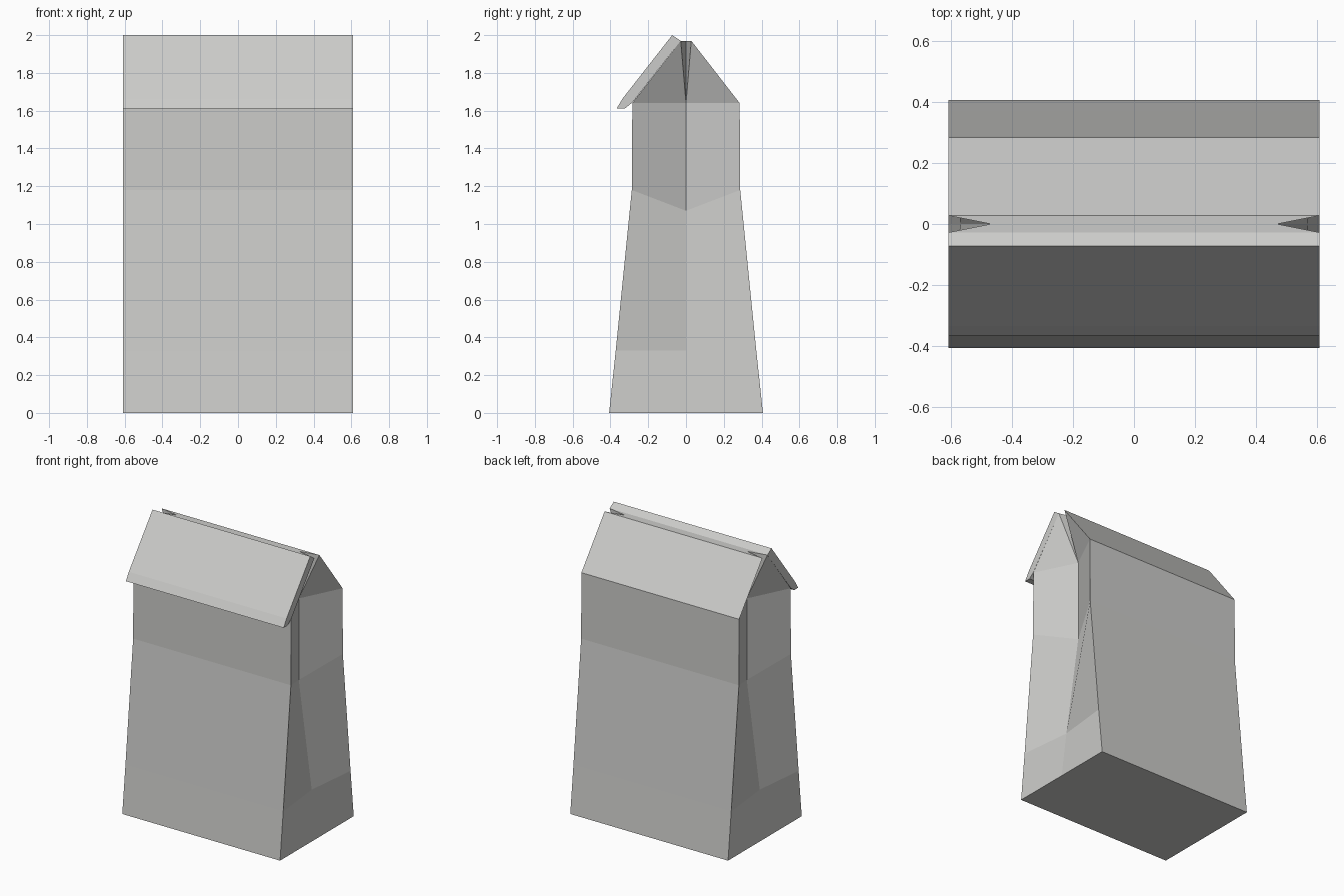
import bpy, bmesh

if "Cube" in bpy.data.objects:
    bpy.data.objects.remove(bpy.data.objects["Cube"])

paper = bpy.data.materials.new("pale grey paper")
paper.diffuse_color = (0.6, 0.6, 0.585, 1)
paper.use_nodes = True
paper.node_tree.nodes["Principled BSDF"].inputs["Base Color"].default_value = paper.diffuse_color

W = 0.61  # half width of the bag


def finish(bm, name):
    bmesh.ops.recalc_face_normals(bm, faces=bm.faces)
    mesh = bpy.data.meshes.new(name)
    bm.to_mesh(mesh)
    bm.free()
    mesh.materials.append(paper)
    obj = bpy.data.objects.new(name, mesh)
    bpy.context.collection.objects.link(obj)
    return obj


# Bag body: rings of (edge height, half depth, crease height, crease x)
levels = [
    (0.00, 0.407, 0.00, 0.61),
    (0.33, 0.372, 0.33, 0.57),
    (1.18, 0.287, 1.07, 0.47),
    (1.64, 0.284, 1.64, 0.47),
    (1.97, 0.028, 1.97, 0.47),
]
bm = bmesh.new()
rings = []
for z, d, cz, cx in levels:
    pts = [(-W, -d, z), (W, -d, z), (cx, 0, cz),
           (W, d, z), (-W, d, z), (-cx, 0, cz)]
    rings.append([bm.verts.new(p) for p in pts])

for k, (lo, up) in enumerate(zip(rings, rings[1:])):
    for i in range(6):
        j = (i + 1) % 6
        if k == 3 and i not in (0, 3):
            # top gussets fold from the lower crease to the upper corner
            c, e = (i, j) if i in (2, 5) else (j, i)
            bm.faces.new((lo[c], lo[e], up[e]))
            bm.faces.new((lo[c], up[e], up[c]))
        else:
            bm.faces.new((lo[i], lo[j], up[j], up[i]))

# Base and closed top
bm.faces.new(rings[0][::-1])
bm.faces.new(rings[-1])
finish(bm, "bag_body")

# Folded flap: (y, z) profile extruded across the full width
profile = [(-0.028, 1.97), (-0.073, 2.0), (-0.335, 1.665),
           (-0.367, 1.612), (-0.323, 1.612), (-0.284, 1.643)]
bm = bmesh.new()
left, right = [[bm.verts.new((x, y, z)) for y, z in profile] for x in (-W, W)]
n = len(profile)
for i in range(n):
    j = (i + 1) % n
    bm.faces.new((left[i], left[j], right[j], right[i]))
bm.faces.new(left)
bm.faces.new(right[::-1])
finish(bm, "folded_flap")
